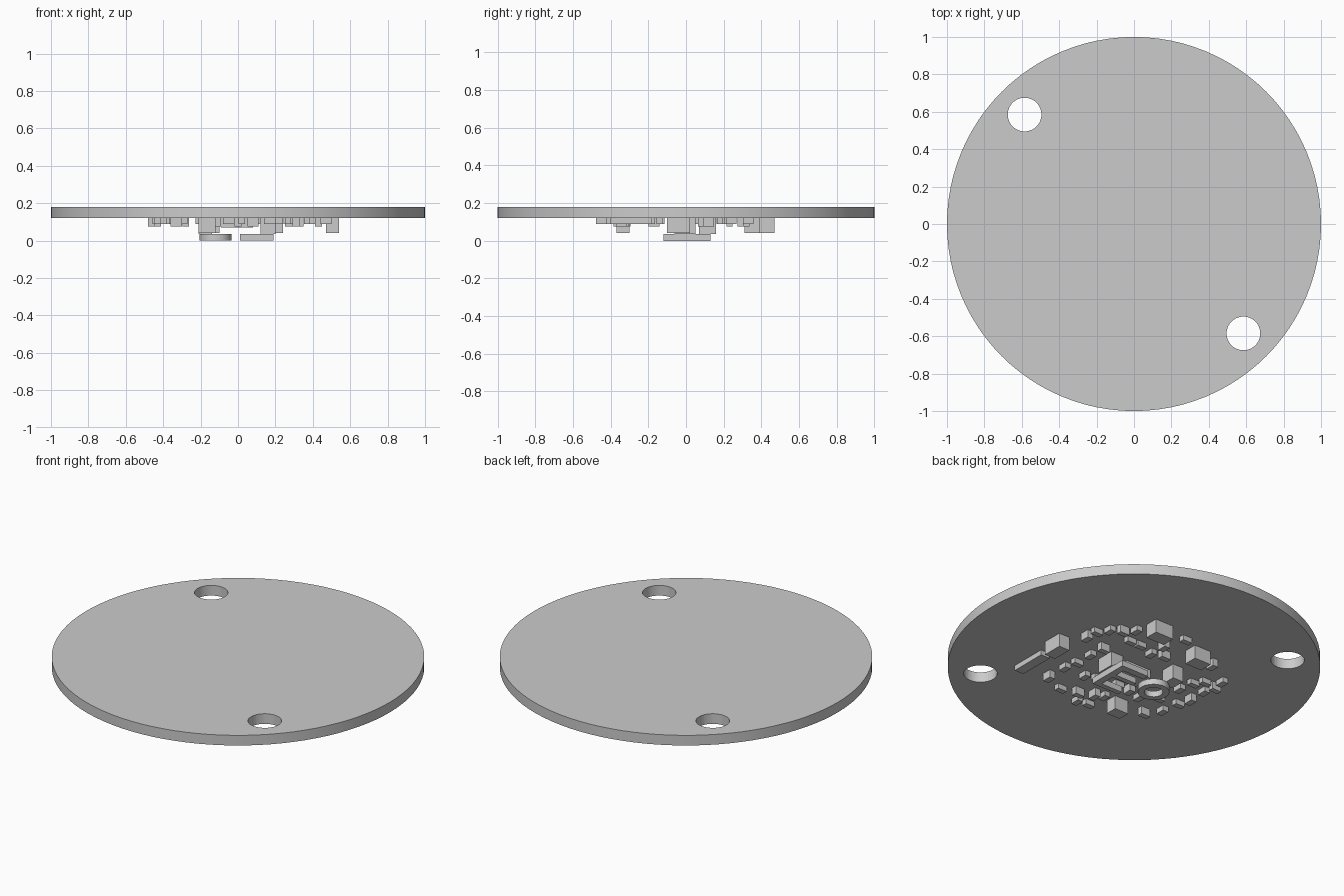
import bpy, bmesh, math
from mathutils import Matrix, Vector

cube = bpy.data.objects.get("Cube")
if cube:
    bpy.data.objects.remove(cube)

UNDERSIDE, TOP = 0.12, 0.18

grey = bpy.data.materials.new("plain grey")
grey.use_nodes = True
grey.diffuse_color = (0.6, 0.6, 0.6, 1)
grey.node_tree.nodes["Principled BSDF"].inputs["Base Color"].default_value = grey.diffuse_color


def finish(name, bm):
    mesh = bpy.data.meshes.new(name)
    bm.to_mesh(mesh)
    bm.free()
    mesh.materials.append(grey)
    obj = bpy.data.objects.new(name, mesh)
    bpy.context.collection.objects.link(obj)
    return obj


def cylinder(name, x, y, low, high, radius, sides=64):
    bm = bmesh.new()
    bmesh.ops.create_cone(bm, cap_ends=True, segments=sides, radius1=radius, radius2=radius,
                          depth=high - low, matrix=Matrix.Translation((x, y, (low + high) / 2)))
    return finish(name, bm)


def add_box(bm, x0, x1, y0, y1, low, high=UNDERSIDE):
    size = Vector((x1 - x0, y1 - y0, high - low))
    centre = Vector((x0 + x1, y0 + y1, low + high)) / 2
    bmesh.ops.create_cube(bm, size=1, matrix=Matrix.Translation(centre) @ Matrix.Diagonal(size).to_4x4())


def boxes(name, specs):
    bm = bmesh.new()
    for spec in specs:
        add_box(bm, *spec)
    return finish(name, bm)


def drill(obj, cutter):
    mod = obj.modifiers.new("hole", "BOOLEAN")
    mod.operation = "DIFFERENCE"
    mod.solver = "EXACT"
    mod.object = cutter
    cutter.hide_render = True
    cutter.hide_set(True)


def smooth(obj):
    bpy.ops.object.select_all(action="DESELECT")
    obj.select_set(True)
    bpy.context.view_layer.objects.active = obj
    bpy.ops.object.shade_smooth_by_angle(angle=math.radians(30))


# Round board with two opposite mounting holes
board = cylinder("round_board", 0, 0, UNDERSIDE, TOP, 1, 96)
for side in (-1, 1):
    drill(board, cylinder("mounting_hole_cutter", side * 0.585, -side * 0.585, 0, 0.3, 0.09, 48))
smooth(board)

# Tall components under the board
boxes("tall_components", [
    (0.47, 0.54, -0.10, 0.02, 0.04),
    (0.12, 0.24, 0.39, 0.47, 0.04),
    (-0.21, -0.10, 0.31, 0.39, 0.04),
    (-0.21, -0.12, -0.37, -0.30, 0.04),
    (0.12, 0.20, -0.06, 0.05, 0.035),
    (-0.21, -0.14, 0.07, 0.16, 0.035),
])

# Long flat connector near the edge of the cluster
boxes("edge_connector", [(0.44, 0.50, -0.40, -0.18, 0.09)])

# Central chip and its raised frame
boxes("central_chip", [(-0.09, 0.08, -0.09, 0.03, 0.07)])
boxes("raised_frame", [
    (0.01, 0.19, 0.09, 0.13, 0, 0.035),
    (0.01, 0.19, 0.0, 0.03, 0, 0.035),
    (0.01, 0.19, -0.12, -0.09, 0, 0.035),
    (0.15, 0.19, -0.09, 0.09, 0, 0.035),
])

# Raised ring beside the frame
ring = cylinder("raised_ring", -0.12, 0.02, 0, 0.035, 0.085, 32)
drill(ring, cylinder("ring_cutter", -0.12, 0.02, -0.1, 0.2, 0.05, 32))
smooth(ring)

# Small components scattered in a rough circle
spots = [
    (.43, .12), (.41, .18), (.37, .24), (.32, .29), (.26, .33), (-.01, .42), (.05, .31),
    (.21, .22), (.28, -.03), (.28, .08), (.3, -.22), (.28, -.14), (.31, -.34), (.17, -.41),
    (.02, -.45), (.08, -.37), (.16, -.22), (.09, -.2), (0, -.33), (-.05, -.44), (-.06, -.32),
    (-.33, -.31), (-.4, -.24), (-.42, -.13), (-.43, -.04), (-.38, .14), (-.44, .06),
    (-.45, .14), (-.45, .2), (-.34, .09), (-.28, .32), (.14, .22), (.04, .19), (-.02, .23),
    (-.21, -.21), (-.3, -.15), (-.11, -.17), (-.04, -.18), (-.32, 0),
]
small = bmesh.new()
for i, (x, y) in enumerate(spots):
    half_x, half_y = (0.03, 0.016) if i % 2 else (0.018, 0.028)
    low = 0.075 if i % 3 == 0 else 0.09
    add_box(small, x - half_x, x + half_x, y - half_y, y + half_y, low)
finish("small_components", small)
